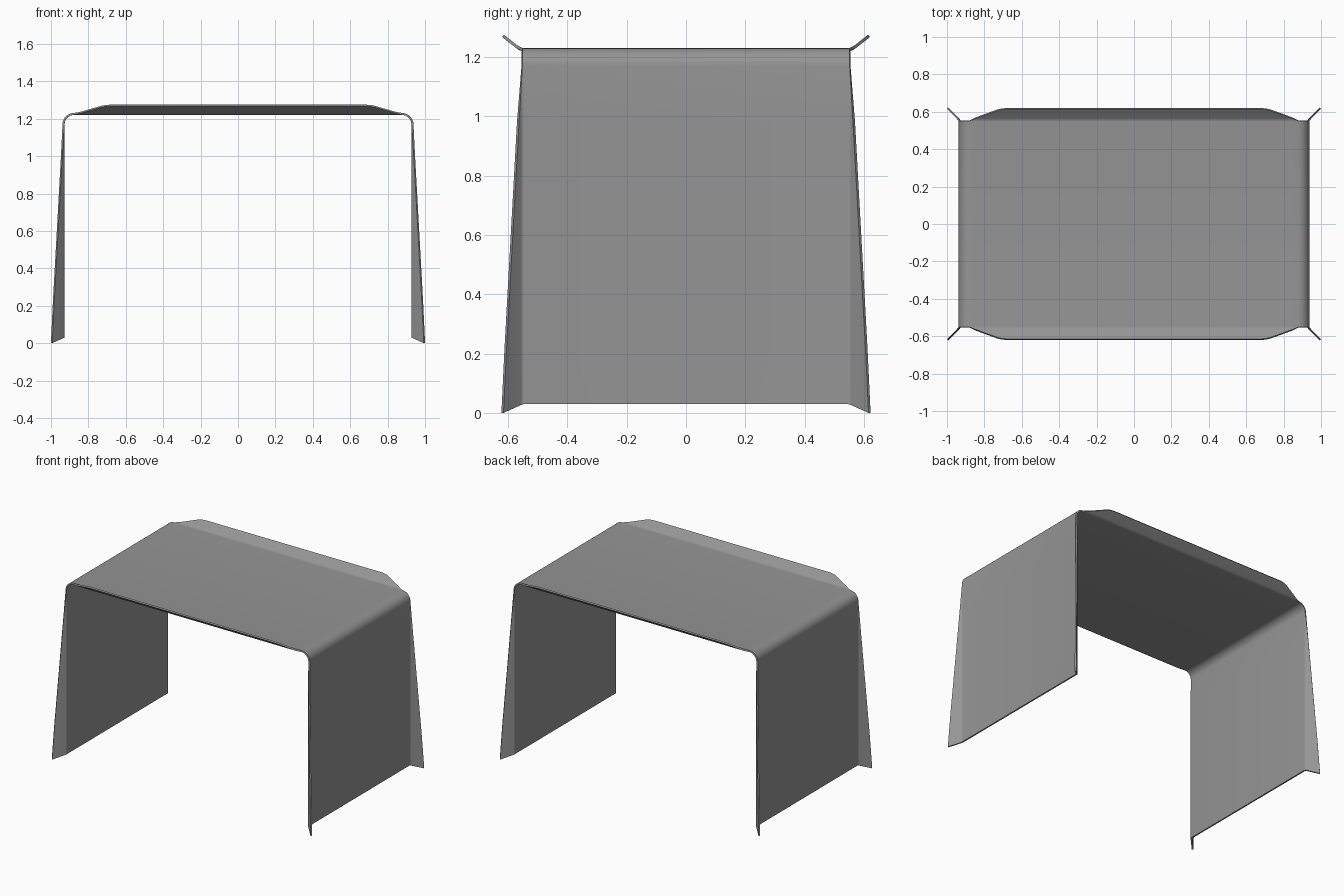
import bpy
import bmesh
from math import sin, cos, radians
from mathutils import Vector

if "Cube" in bpy.data.objects:
    bpy.data.objects.remove(bpy.data.objects["Cube"])

HALF_W, TOP, BASE, BEND = 0.937, 1.23, 0.03, 0.06   # bent sheet outline
EDGE_Y, THICK = 0.546, 0.01

grey = bpy.data.materials.new("sheet grey")
grey.use_nodes = True
grey.diffuse_color = (0.3, 0.3, 0.3, 1)
grey.node_tree.nodes["Principled BSDF"].inputs["Base Color"].default_value = (0.3, 0.3, 0.3, 1)


def half_path():
    """Stations from the foot to the middle: position, normal, flange length, fold angle, fold radius, foot drop."""
    stations = []
    leg_top = TOP - BEND
    for i in range(7):
        t = i / 6
        length = 0.095 * (1 - t) + 0.006 * t
        stations.append((HALF_W, BASE + (leg_top - BASE) * t, 0, length, 45, 0.015, BASE if i == 0 else 0))
    for i in range(1, 9):
        a = 90 * i / 8
        stations.append((HALF_W - BEND + BEND * cos(radians(a)), leg_top + BEND * sin(radians(a)),
                         a, 0.006, 45 - 7 * i / 8, 0.015 + 0.015 * i / 8, 0))
    for x, length in ((0.84, 0.022), (0.73, 0.073), (0.71, 0.079), (0.69, 0.082), (0.66, 0.083), (0, 0.083)):
        stations.append((x, TOP, 90, length, 38, 0.03, 0))
    return stations


def flange_offset(s, angle, radius):
    """Sideways and outward travel after length s along the fold and the flat lip."""
    full = radians(angle)
    a = min(s / radius, full)
    flat = max(s - radius * full, 0)
    return (radius * sin(a) + flat * cos(full), radius * (1 - cos(a)) + flat * sin(full))


def section(station, side):
    """One cross-section of the sheet running along y."""
    x, z, normal_angle, length, angle, radius, drop = station
    n = Vector((side * cos(radians(normal_angle)), 0, sin(radians(normal_angle))))
    p = Vector((side * x, 0, z))
    arc = radius * radians(angle)
    half = []
    for s in (0, arc / 4, arc / 2, arc * 3 / 4, arc, length):
        s = min(s, length)
        dy, dh = flange_offset(s, angle, radius)
        half.append(p + n * dh + Vector((0, EDGE_Y + dy, -drop * s / length)))
    return [Vector((v.x, -v.y, v.z)) for v in reversed(half)] + half


# Folded sheet: two legs, rounded shoulders, roof and flared edges
right = half_path()
rows = [section(s, -1) for s in right] + [section(s, 1) for s in reversed(right[:-1])]
bm = bmesh.new()
grid = [[bm.verts.new(v) for v in row] for row in rows]
for a, b in zip(grid, grid[1:]):
    for i in range(len(a) - 1):
        bm.faces.new((a[i], b[i], b[i + 1], a[i + 1]))
bmesh.ops.remove_doubles(bm, verts=bm.verts, dist=0.0004)
bm.normal_update()
# Make the faces point outward, so the thickness goes inward
if max(bm.faces, key=lambda f: f.calc_area() * abs(f.normal.z)).normal.z < 0:
    bmesh.ops.reverse_faces(bm, faces=bm.faces)
mesh = bpy.data.meshes.new("folded_cover")
bm.to_mesh(mesh)
bm.free()
cover = bpy.data.objects.new("folded_cover", mesh)
bpy.context.collection.objects.link(cover)
mesh.materials.append(grey)

# Sheet thickness
solid = cover.modifiers.new("thickness", "SOLIDIFY")
solid.thickness = THICK
solid.offset = -1
bpy.ops.object.select_all(action="DESELECT")
cover.select_set(True)
bpy.context.view_layer.objects.active = cover
bpy.ops.object.modifier_apply(modifier=solid.name)
bpy.ops.object.shade_smooth_by_angle(angle=radians(30))
